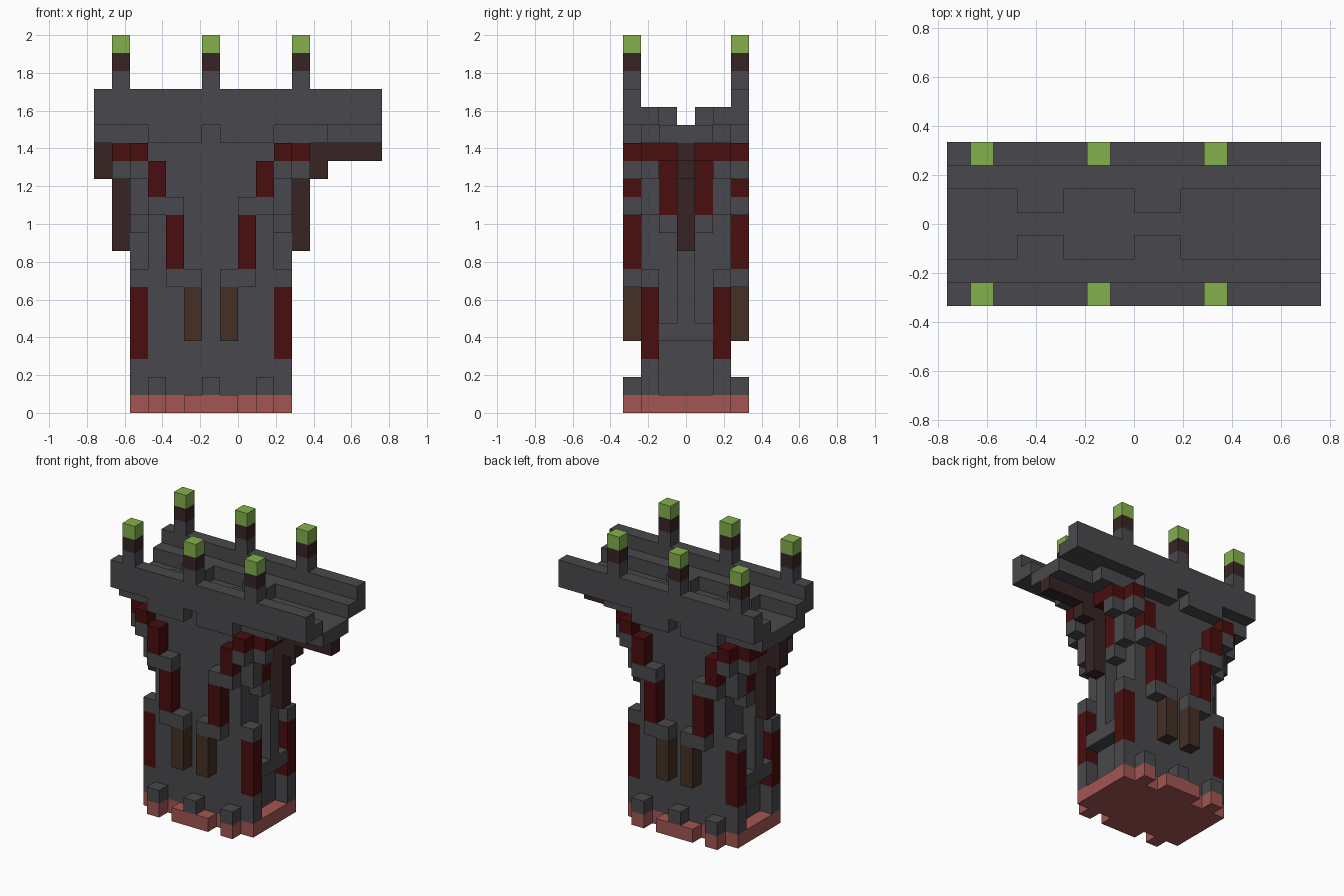
import bpy
import bmesh
from mathutils import Vector

default_cube = bpy.data.objects.get("Cube")
if default_cube:
    bpy.data.objects.remove(default_cube, do_unlink=True)

CELL = 2 / 21          # everything sits on a grid 16 wide, 7 deep and 21 high
TOWER_WIDTH = 13       # mirror sum of the shaft, whose middle is left of centre
DEPTH = 7


def linear(value):
    value /= 255
    return ((value + 0.055) / 1.055) ** 2.4


def make_material(name, red, green, blue):
    colour = (linear(red), linear(green), linear(blue), 1)
    material = bpy.data.materials.new(name)
    material.use_nodes = True
    material.diffuse_color = colour
    shader = material.node_tree.nodes["Principled BSDF"]
    shader.inputs["Base Color"].default_value = colour
    shader.inputs["Roughness"].default_value = 0.9
    return material


stone = make_material("dark grey stone", 73, 73, 77)
crimson = make_material("deep red", 74, 13, 13)
dark_wood = make_material("dark wood", 56, 36, 36)
brown_wood = make_material("brown wood", 68, 48, 37)
pink_brick = make_material("pink brick", 163, 86, 82)
lime = make_material("lime green", 131, 176, 77)


def part(name, material, *boxes, mirror_x=True, mirror_y=True):
    """Join grid boxes (x range, y range, z range) and their mirror copies."""
    copies = set(boxes)
    if mirror_x:
        copies |= {((TOWER_WIDTH - x[1], TOWER_WIDTH - x[0]), y, z) for x, y, z in copies}
    if mirror_y:
        copies |= {(x, (DEPTH - y[1], DEPTH - y[0]), z) for x, y, z in copies}
    bm = bmesh.new()
    for box in sorted(copies):
        low = Vector([r[0] for r in box])
        size = Vector([r[1] - r[0] for r in box])
        cube = bmesh.ops.create_cube(bm, size=1)
        for vert in cube["verts"]:
            unit = vert.co + Vector((0.5, 0.5, 0.5))
            vert.co = (low + unit * size - Vector((8, 3.5, 0))) * CELL
    mesh = bpy.data.meshes.new(name)
    bm.to_mesh(mesh)
    bm.free()
    mesh.materials.append(material)
    obj = bpy.data.objects.new(name, mesh)
    bpy.context.scene.collection.objects.link(obj)
    return obj


# Base slab with tabs, and the little stones on the tabs
part("base_slab", pink_brick, ((2, 11), (1, 6), (0, 1)))
part("base_tabs", pink_brick, ((3, 4), (0, 1), (0, 1)), ((5, 8), (0, 1), (0, 1)))
part("base_stones", stone, ((3, 4), (0, 1), (1, 2)), ((6, 7), (0, 1), (1, 2)))

# Shaft with corner columns
part("shaft", stone, ((3, 10), (1, 6), (1, 15)))
part("corner_columns", stone, ((2, 3), (1, 2), (1, 3)), ((2, 3), (1, 2), (7, 8)))
part("corner_panels", crimson, ((2, 3), (1, 2), (3, 7)))

# Side ledge with its middle pillar
part("side_ledge", stone, ((2, 3), (2, 5), (4, 5)))
part("side_pillar", stone, ((2, 3), (3, 4), (5, 15)))

# Stepped arms down the front and back
part("lower_arm_posts", brown_wood, ((5, 6), (0, 1), (4, 7)))
part("arm_links", stone, ((4, 6), (0, 1), (7, 8)), ((3, 5), (0, 1), (11, 12)))
part("middle_arm_posts", crimson, ((4, 5), (0, 1), (8, 11)))
part("upper_arm_posts", crimson, ((3, 4), (0, 1), (12, 14)))

# Corner corbels below the deck
part("corbel_stones", stone,
     ((2, 3), (0, 1), (13, 14)), ((1, 2), (1, 2), (13, 14)),
     ((2, 3), (1, 2), (11, 14)), ((2, 3), (2, 3), (10, 11)))
part("corbel_caps", crimson,
     ((2, 3), (0, 2), (14, 15)), ((1, 2), (1, 3), (14, 15)))
part("corbel_side_posts", crimson, ((2, 3), (2, 3), (11, 15)))

# Timber braces at the two ends
part("end_braces", dark_wood,
     ((1, 2), (3, 4), (9, 15)), ((0, 1), (3, 4), (13, 15)))
part("long_beam", dark_wood, ((13, 16), (3, 4), (14, 15)), mirror_x=False)

# Bridge deck: floor, stepped underside, kerbs and parapets
part("deck_floor", stone, ((0, 16), (2, 5), (15, 16)), mirror_x=False)
part("deck_edges", stone, ((0, 13), (1, 2), (15, 16)))
part("parapet_supports", stone, ((3, 6), (0, 1), (15, 16)))
part("kerbs", stone, ((0, 16), (1, 2), (16, 17)), mirror_x=False)
part("kerb_blocks", stone, ((3, 5), (2, 3), (16, 17)))
part("parapets", stone, ((0, 16), (0, 1), (16, 18)), mirror_x=False)

# Lamp posts on the parapets
for label, material, level in (("post", stone, 18), ("collar", dark_wood, 19), ("light", lime, 20)):
    part("lamp_" + label, material,
         *[((x, x + 1), (0, 1), (level, level + 1)) for x in (1, 6)])
